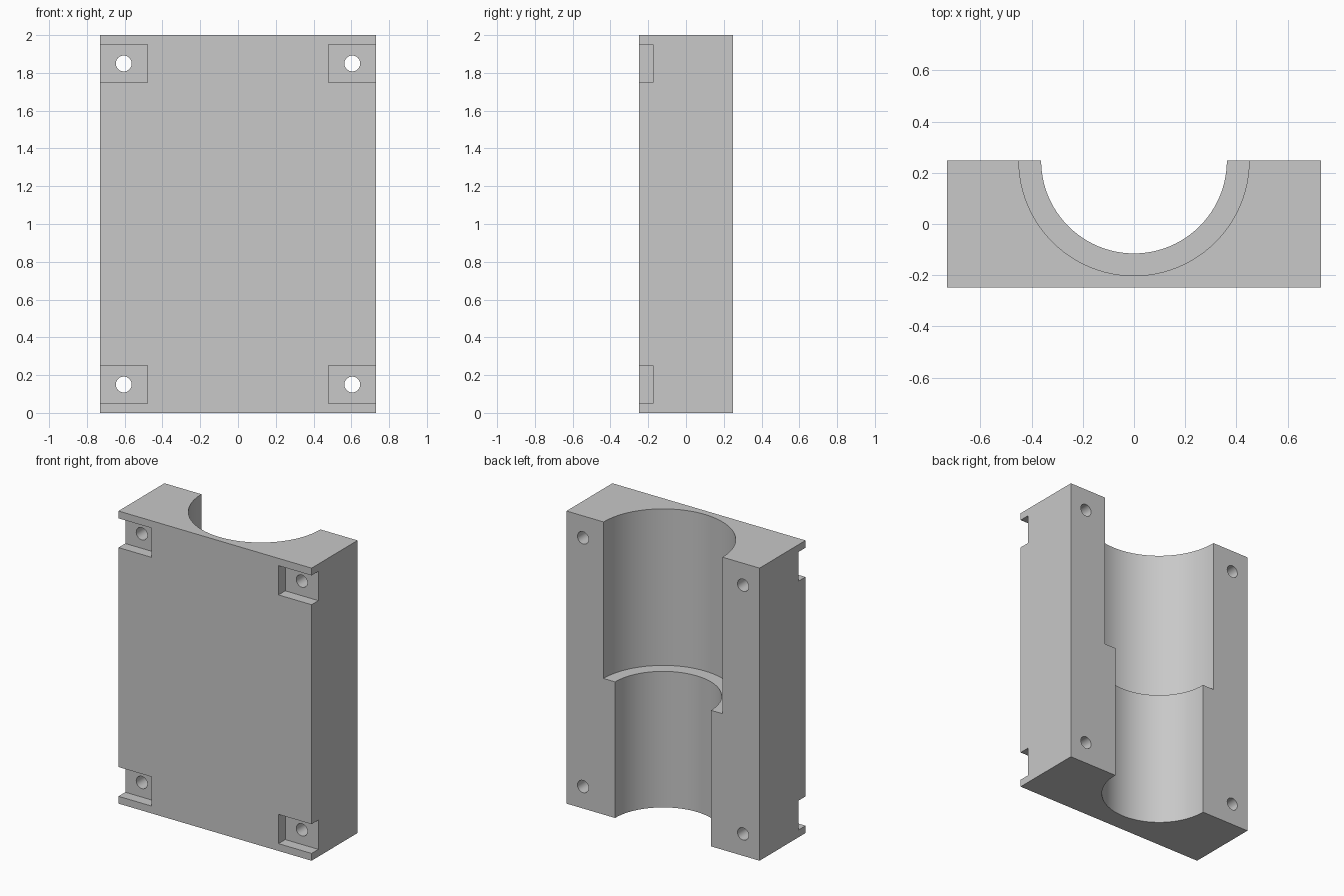
import bpy
from math import pi, radians

if "Cube" in bpy.data.objects:
    bpy.data.objects.remove(bpy.data.objects["Cube"])

HALF_W, HALF_D, HEIGHT = 0.73, 0.248, 2.0
STEP_Z = 0.93                      # shoulder between the two bores
POCKET_X, POCKET_Y = 0.48, -0.175  # inner side and floor of the corner pockets

grey = bpy.data.materials.new("plain_grey")
grey.use_nodes = True
grey.diffuse_color = (0.58, 0.58, 0.58, 1)
grey.node_tree.nodes["Principled BSDF"].inputs["Base Color"].default_value = (0.58, 0.58, 0.58, 1)


def box(name, low, high):
    centre = [(a + b) / 2 for a, b in zip(low, high)]
    bpy.ops.mesh.primitive_cube_add(size=1, location=centre)
    obj = bpy.context.object
    obj.name = name
    obj.scale = [b - a for a, b in zip(low, high)]
    bpy.ops.object.transform_apply(location=True, rotation=True, scale=True)
    return obj


def cylinder(name, radius, depth, centre, sides, tilt=0):
    bpy.ops.mesh.primitive_cylinder_add(vertices=sides, radius=radius, depth=depth,
                                        location=centre, rotation=(tilt, 0, 0))
    obj = bpy.context.object
    obj.name = name
    bpy.ops.object.transform_apply(location=True, rotation=True, scale=True)
    return obj


def cut(target, cutter):
    mod = target.modifiers.new("cut", "BOOLEAN")
    mod.operation = "DIFFERENCE"
    mod.solver = "EXACT"
    mod.object = cutter
    bpy.context.view_layer.objects.active = target
    bpy.ops.object.modifier_apply(modifier=mod.name)
    bpy.data.objects.remove(cutter)


# Solid block
block = box("bored_half_block", (-HALF_W, -HALF_D, 0), (HALF_W, HALF_D, HEIGHT))
block.data.materials.append(grey)

# Narrow bore right through, then the wider upper bore down to the shoulder
cut(block, cylinder("narrow_bore_cutter", 0.363, 3, (0, HALF_D, 1), 96))
cut(block, cylinder("wide_bore_cutter", 0.45, 2, (0, HALF_D, STEP_Z + 1), 96))

# Corner pockets open to the sides, each with a bolt hole through to the back
for side in (-1, 1):
    for z in (0.15, 1.85):
        x_low, x_high = sorted((side * POCKET_X, side * (HALF_W + 0.1)))
        cut(block, box("pocket_cutter", (x_low, -HALF_D - 0.1, z - 0.1),
                       (x_high, POCKET_Y, z + 0.1)))
        cut(block, cylinder("bolt_hole_cutter", 0.042, 1, (side * 0.605, 0, z), 32, pi / 2))

# Smooth bores with crisp edges
bpy.ops.object.select_all(action="DESELECT")
block.select_set(True)
bpy.context.view_layer.objects.active = block
bpy.ops.object.shade_smooth_by_angle(angle=radians(30))
